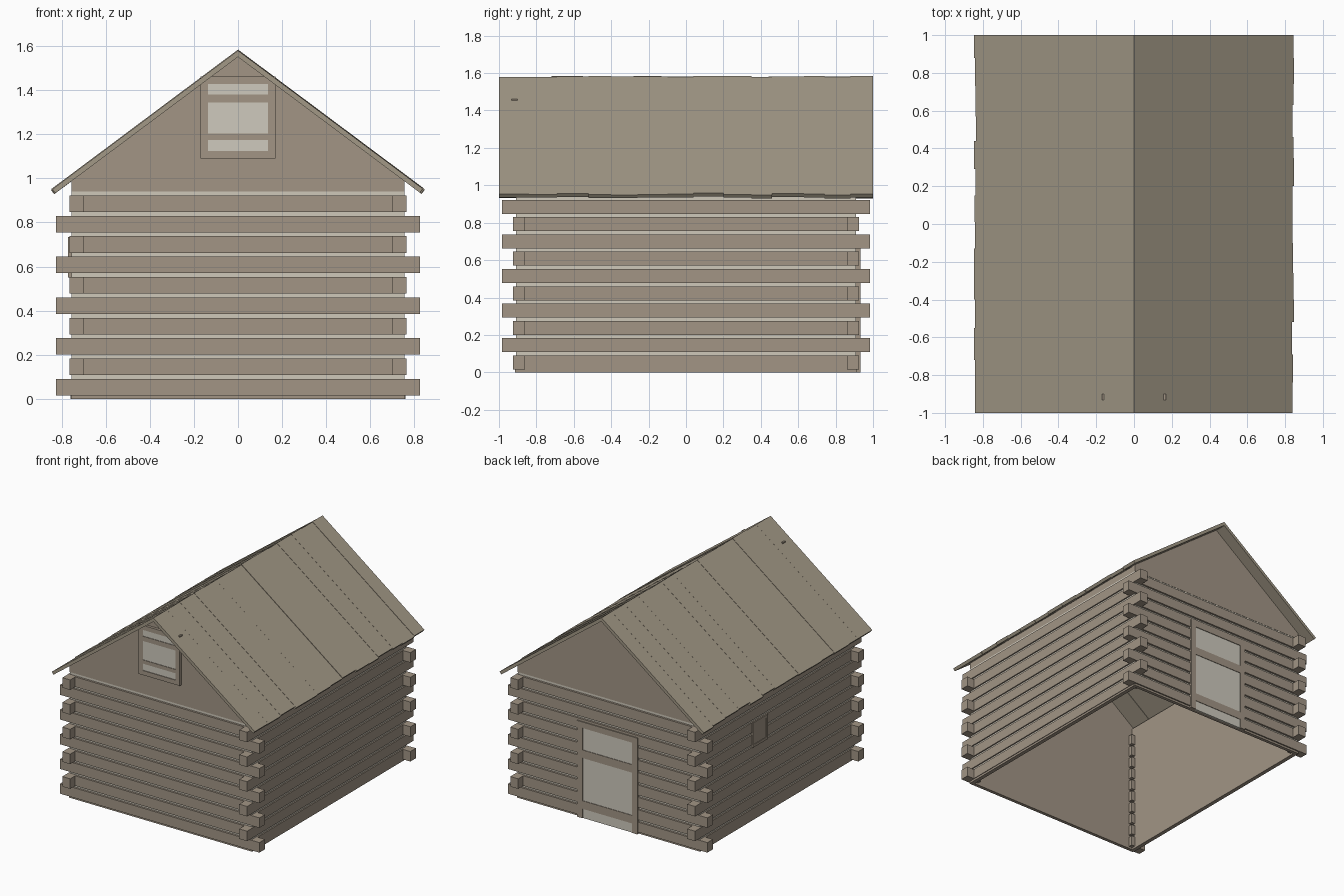
import bpy, bmesh, random

random.seed(4)
if "Cube" in bpy.data.objects:
    bpy.data.objects.remove(bpy.data.objects["Cube"])


def material(name, rgb):
    m = bpy.data.materials.new(name)
    m.use_nodes = True
    m.diffuse_color = (*rgb, 1)
    m.node_tree.nodes["Principled BSDF"].inputs["Base Color"].default_value = (*rgb, 1)
    return m


WOOD = material("weathered wood", (0.36, 0.30, 0.235))
ROOF = material("roof wood", (0.36, 0.315, 0.24))
PALE = material("pale chinking", (0.62, 0.58, 0.49))
PANEL = material("pale boards", (0.62, 0.59, 0.51))


def finish(name, bm, *mats):
    bmesh.ops.recalc_face_normals(bm, faces=bm.faces)
    mesh = bpy.data.meshes.new(name)
    bm.to_mesh(mesh)
    bm.free()
    for m in mats:
        mesh.materials.append(m)
    ob = bpy.data.objects.new(name, mesh)
    bpy.context.collection.objects.link(ob)
    return ob


def prism(bm, outline, y0, y1):
    """Extrude an x-z outline along y."""
    face = bm.faces.new([bm.verts.new((x, y0, z)) for x, z in outline])
    new = bmesh.ops.extrude_face_region(bm, geom=[face])["geom"]
    bmesh.ops.translate(bm, vec=(0, y1 - y0, 0),
                        verts=[v for v in new if isinstance(v, bmesh.types.BMVert)])


def box(bm, x, y, z):
    x0, x1 = sorted(x)
    prism(bm, [(x0, z[0]), (x1, z[0]), (x1, z[1]), (x0, z[1])], *sorted(y))


def boxes(name, mat, *specs):
    bm = bmesh.new()
    for s in specs:
        box(bm, *s)
    return finish(name, bm, mat)


SIDES = (-1, 1)
WALL_X, WALL_Y = 0.755, 0.91
LOG_X, LOG_Y = 0.765, 0.925
WALL_TOP = 0.94

# Wall shell: pale chinking outside, wood inside
bm = bmesh.new()
for s in SIDES:
    box(bm, (-WALL_X, WALL_X), (s * 0.89, s * WALL_Y), (0, WALL_TOP))
    box(bm, (s * 0.73, s * WALL_X), (-0.89, 0.89), (0, WALL_TOP))
bmesh.ops.recalc_face_normals(bm, faces=bm.faces)
for f in bm.faces:
    c = f.calc_center_median()
    outside = abs(c.x) > WALL_X - 0.001 or abs(c.y) > WALL_Y - 0.001
    f.material_index = 1 if outside else 0
finish("wall_shell", bm, WOOD, PALE)

# Logs: rows alternate which walls' logs run past the corners
for name, long_row, axis in (("end_logs", 0, 0), ("side_logs", 1, 1)):
    bm = bmesh.new()
    for row in range(10):
        z = (0.015 + 0.0925 * row, 0.09 + 0.0925 * row)
        long = row % 2 == long_row
        for s in SIDES:
            if axis == 0:
                box(bm, (-0.72, 0.72), (s * 0.9, s * LOG_Y), z)
            else:
                box(bm, (s * 0.745, s * LOG_X), (-0.88, 0.88), z)
            if long:
                for t in SIDES:
                    if axis == 0:
                        box(bm, (t * 0.70, t * 0.825), (s * 0.86, s * LOG_Y), z)
                    else:
                        box(bm, (s * 0.70, s * LOG_X), (t * 0.86, t * 0.985), z)
    finish(name, bm, WOOD)

# Sill boards under the bottom row
boxes("sill", WOOD,
      *[((-0.757, 0.757), (s * 0.895, s * 0.915), (0, 0.015)) for s in SIDES],
      *[((s * 0.74, s * 0.76), (-0.9, 0.9), (0, 0.015)) for s in SIDES])

# Upper side boards and gables
boxes("eave_boards", WOOD,
      *[((s * 0.73, s * WALL_X), (-0.9, 0.9), (WALL_TOP, 0.99)) for s in SIDES])
for name, s in (("front_gable", -1), ("back_gable", 1)):
    bm = bmesh.new()
    prism(bm, [(-WALL_X, WALL_TOP), (WALL_X, WALL_TOP), (WALL_X, 0.992),
               (0, 1.556), (-WALL_X, 0.992)], s * 0.89, s * (WALL_Y + 0.002))
    finish(name, bm, WOOD)

# Roof planks, each with a slightly different length and height
SEAMS = {
    "left": (1, (-1, -.84, -.69, -.52, -.4, -.26, -.1, .04, .2, .35, .46, .63, .74, .88, 1)),
    "right": (-1, (-1, -.83, -.72, -.55, -.4, -.28, -.13, .01, .15, .29, .44, .57, .73, .88, 1)),
}
for name, (s, seams) in SEAMS.items():
    bm = bmesh.new()
    for y0, y1 in zip(seams, seams[1:]):
        reach = random.uniform(0.836, 0.848)
        top = 1.583 + random.uniform(-0.004, 0.002)
        end = top - 0.747 * reach
        prism(bm, [(0, top), (s * reach, end), (s * (reach - 0.014), end - 0.018),
                   (0, top - 0.029)], y0, y1)
    finish(name + "_roof_planks", bm, ROOF)


def opening(name, half, z0, z1, sill, rim, bars, s):
    """Framed board panel with cross battens on an end wall."""
    y0, y1 = s * 0.9, s * 0.932
    inner = half - rim
    frame = [((t * inner, t * half), (y0, y1), (z0, z1)) for t in SIDES]
    frame.append(((-inner, inner), (y0, y1), (z1 - rim, z1)))
    if sill:
        frame.append(((-inner, inner), (y0, y1), (z0, z0 + rim)))
    boxes(name + "_frame", WOOD, *frame)
    low = z0 + rim if sill else z0
    boxes(name + "_boards", PANEL, ((-inner, inner), (y0, s * 0.927), (low, z1 - rim)))
    boxes(name + "_battens", WOOD,
          *[((-inner, inner), (s * 0.926, s * 0.931), b) for b in bars])


opening("loft_window", 0.17, 1.09, 1.462, True, 0.034,
        ((1.175, 1.203), (1.345, 1.38)), -1)
opening("door", 0.25, 0, 0.72, False, 0.045, ((0.07, 0.13), (0.45, 0.51)), 1)

# Small shuttered hatch on the right wall
boxes("side_hatch_frame", WOOD,
      *[((-0.74, -0.772), y, (0.55, 0.735)) for y in ((0.13, 0.15), (0.29, 0.31))],
      *[((-0.74, -0.772), (0.15, 0.29), z) for z in ((0.55, 0.57), (0.715, 0.735))])
boxes("side_hatch_boards", WOOD, ((-0.74, -0.768), (0.15, 0.29), (0.57, 0.715)))
